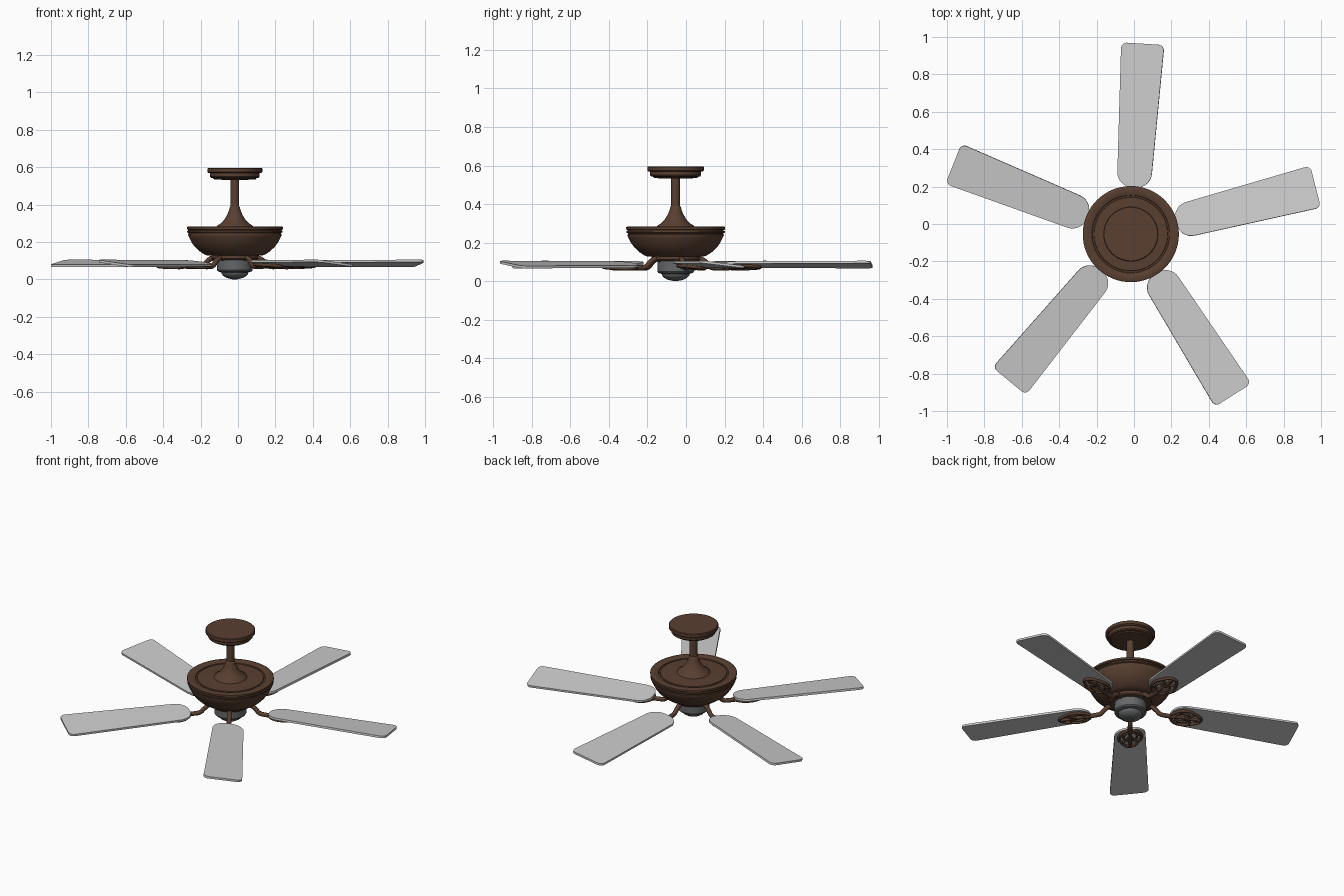
import bpy, bmesh, math
from mathutils import Matrix

if "Cube" in bpy.data.objects:
    bpy.data.objects.remove(bpy.data.objects["Cube"])

CX, CY = -0.017, -0.054
HUB = Matrix.Translation((CX, CY, 0))
PITCH = math.radians(-6.7)
BLADE_Z = 0.086


def material(name, rgb):
    m = bpy.data.materials.new(name)
    m.diffuse_color = (*rgb, 1)
    m.use_nodes = True
    m.node_tree.nodes["Principled BSDF"].inputs["Base Color"].default_value = m.diffuse_color
    return m


BRONZE = material("bronze", (0.1, 0.05, 0.03))
DARK = material("dark_grey", (0.13, 0.135, 0.14))


def add_object(name, mesh, mat=None, matrix=HUB, angle=35):
    ob = bpy.data.objects.new(name, mesh)
    bpy.context.collection.objects.link(ob)
    ob.matrix_world = matrix
    if mat and not mesh.materials:
        mesh.materials.append(mat)
    bpy.ops.object.select_all(action='DESELECT')
    ob.select_set(True)
    bpy.context.view_layer.objects.active = ob
    bpy.ops.object.shade_smooth_by_angle(angle=math.radians(angle))
    return ob


def lathe(name, profile, mat, segs=64):
    bm = bmesh.new()
    vs = [bm.verts.new((r, 0, z)) for r, z in profile]
    es = [bm.edges.new(p) for p in zip(vs, vs[1:])]
    bmesh.ops.spin(bm, geom=vs + es, cent=(0, 0, 0), axis=(0, 0, 1),
                   angle=2 * math.pi, steps=segs)
    bmesh.ops.remove_doubles(bm, verts=bm.verts, dist=1e-5)
    bmesh.ops.recalc_face_normals(bm, faces=bm.faces)
    me = bpy.data.meshes.new(name)
    bm.to_mesh(me)
    bm.free()
    return add_object(name, me, mat)


def tubes_mesh(name, paths, res=6):
    """Mesh of round tubes; each path is (points, radius, closed)."""
    bm = bmesh.new()
    for pts, rad, closed in paths:
        cu = bpy.data.curves.new(name, 'CURVE')
        cu.dimensions = '3D'
        cu.bevel_depth = rad
        cu.bevel_resolution = 2
        cu.use_fill_caps = True
        sp = cu.splines.new('BEZIER')
        sp.bezier_points.add(len(pts) - 1)
        for bp, p in zip(sp.bezier_points, pts):
            bp.co = p
            bp.handle_left_type = bp.handle_right_type = 'AUTO'
        sp.use_cyclic_u = closed
        sp.resolution_u = res
        tmp = bpy.data.objects.new("tmp", cu)
        bpy.context.collection.objects.link(tmp)
        me = bpy.data.meshes.new_from_object(tmp.evaluated_get(bpy.context.evaluated_depsgraph_get()))
        bm.from_mesh(me)
        bpy.data.objects.remove(tmp)
    me = bpy.data.meshes.new(name)
    bm.to_mesh(me)
    bm.free()
    return me


# ceiling canopy
lathe("canopy", [(0, .596), (.143, .596), (.147, .592), (.147, .574), (.143, .57),
                 (.133, .568), (.133, .55), (.128, .544), (.115, .541), (.112, .535),
                 (.05, .532), (0, .532)], BRONZE)
# downrod
lathe("downrod", [(.023, .535), (.023, .37)], BRONZE, 32)
# motor housing with flared neck and ridged rim
lathe("motor_housing",
      [(0, .392), (.022, .392), (.026, .388), (.031, .37), (.041, .345), (.056, .32), (.075, .30),
       (.094, .288), (.098, .281), (.13, .279), (.196, .277), (.198, .272), (.206, .272),
       (.208, .277), (.225, .283), (.252, .283), (.257, .28), (.257, .268), (.249, .265),
       (.249, .261), (.256, .259), (.256, .252), (.247, .248), (.247, .244), (.25, .242),
       (.25, .236), (.243, .222), (.231, .198), (.213, .174), (.19, .152), (.165, .135),
       (.15, .129), (0, .129)], BRONZE)
# flywheel that carries the arms
lathe("flywheel", [(0, .132), (.125, .132), (.125, .112), (.118, .105), (0, .105)], BRONZE)
# switch housing and bottom cap
lathe("switch_housing", [(0, .116), (.09, .116), (.095, .112), (.095, .05), (.09, .043),
                         (.074, .038), (0, .038)], DARK)
lathe("bottom_cap", [(.072, .039), (.071, .03), (.062, .019), (.045, .009), (.028, .004),
                     (.016, .003), (.014, 0), (0, 0)], DARK)

# blade: tapered outline, rounded corners, thin slab
bm = bmesh.new()
vs = [bm.verts.new(p) for p in ((.25, -.09, 0), (1.02, -.116, 0), (1.02, .116, 0), (.25, .09, 0))]
bm.faces.new(vs)
for sel, off in ((lambda v: v.co.x > .9, .032), (lambda v: v.co.x < .3, .078)):
    bmesh.ops.bevel(bm, geom=[v for v in bm.verts if sel(v)], offset=off, segments=8,
                    profile=.5, affect='VERTICES')
ext = bmesh.ops.extrude_face_region(bm, geom=list(bm.faces))
bmesh.ops.translate(bm, verts=[v for v in ext["geom"] if isinstance(v, bmesh.types.BMVert)],
                    vec=(0, 0, .013))
bmesh.ops.translate(bm, verts=bm.verts, vec=(0, 0, -.0065))
bmesh.ops.recalc_face_normals(bm, faces=bm.faces)
blade_mesh = bpy.data.meshes.new("blade")
bm.to_mesh(blade_mesh)
bm.free()

# arm from flywheel down to the blade
arm_mesh = tubes_mesh("blade_arm", [([(.085, 0, .114), (.135, 0, .112), (.163, 0, .092),
                                      (.185, 0, .073), (.22, 0, .069), (.28, 0, .07)], .014, False)])

# openwork leaf bracket under the blade, in the blade's own frame
Z = -.0145
paths = [([(.25, 0, Z), (.275, .045, Z), (.325, .068, Z), (.385, .052, Z), (.44, 0, Z),
           (.385, -.052, Z), (.325, -.068, Z), (.275, -.045, Z)], .009, True),
         ([(.25, 0, Z), (.34, 0, Z), (.435, 0, Z)], .01, False)]
for s in (1, -1):
    paths.append(([(.27, 0, Z), (.295, s * .03, Z), (.335, s * .04, Z), (.36, s * .022, Z),
                   (.335, s * .012, Z)], .007, False))
    paths.append(([(.36, 0, Z), (.375, s * .025, Z), (.385, s * .05, Z)], .007, False))
bracket_mesh = tubes_mesh("blade_bracket", paths, 5)

# bracket screws
bm = bmesh.new()
for x, y in ((.3, .05), (.3, -.05), (.41, 0)):
    bmesh.ops.create_cone(bm, cap_ends=True, segments=16, radius1=.009, radius2=.012, depth=.014,
                          matrix=Matrix.Translation((x, y, -.018)))
screw_mesh = bpy.data.meshes.new("bracket_screws")
bm.to_mesh(screw_mesh)
bm.free()

# five copies around the hub
for i in range(5):
    turn = HUB @ Matrix.Rotation(math.radians(14.4 + 72 * i), 4, 'Z')
    tilt = turn @ Matrix.Translation((0, 0, BLADE_Z)) @ Matrix.Rotation(PITCH, 4, 'X')
    add_object(f"blade_{i + 1}", blade_mesh, None, tilt)
    add_object(f"blade_arm_{i + 1}", arm_mesh, BRONZE, turn, 50)
    add_object(f"blade_bracket_{i + 1}", bracket_mesh, BRONZE, tilt, 50)
    add_object(f"bracket_screws_{i + 1}", screw_mesh, BRONZE, tilt)
